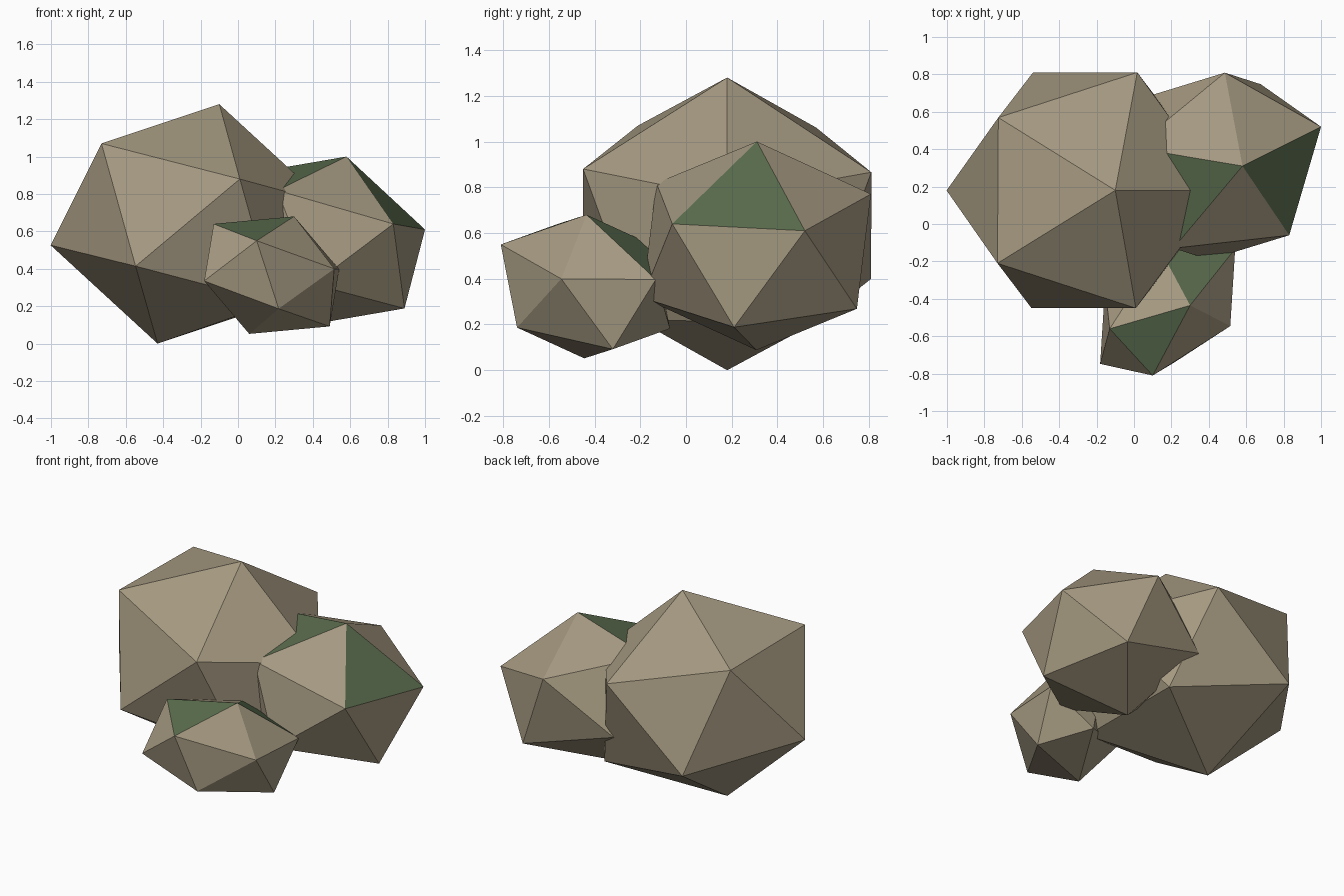
import bpy, bmesh
from mathutils import Vector, Matrix

if "Cube" in bpy.data.objects:
    bpy.data.objects.remove(bpy.data.objects["Cube"])


def material(name, rgb):
    m = bpy.data.materials.new(name)
    m.diffuse_color = (*rgb, 1.0)
    m.use_nodes = True
    m.node_tree.nodes["Principled BSDF"].inputs["Base Color"].default_value = m.diffuse_color
    return m


stone = material("tan_stone", (0.376, 0.319, 0.22))
moss = material("green_moss", (0.098, 0.145, 0.072))


def boulder(name, centre, corners, moss_spots=()):
    """Stretch a 20-sided stone so one of its faces lands on three given corners."""
    centre = Vector(centre)
    bm = bmesh.new()
    bmesh.ops.create_icosphere(bm, subdivisions=1, radius=1.0)
    bm.faces.ensure_lookup_table()
    source = Matrix([v.co for v in bm.faces[0].verts]).transposed()
    target = Matrix([Vector(c) - centre for c in corners]).transposed()
    stretch = target @ source.inverted()
    for v in bm.verts:
        v.co = stretch @ v.co
    bmesh.ops.recalc_face_normals(bm, faces=bm.faces)

    # Moss covers the facet nearest to each spot
    for spot in moss_spots:
        local = Vector(spot) - centre
        face = min(bm.faces, key=lambda f: (f.calc_center_median() - local).length)
        face.material_index = 1

    mesh = bpy.data.meshes.new(name)
    bm.to_mesh(mesh)
    bm.free()
    mesh.materials.append(stone)
    mesh.materials.append(moss)
    obj = bpy.data.objects.new(name, mesh)
    obj.location = centre
    bpy.context.collection.objects.link(obj)
    return obj


# Large bare boulder at the back left
boulder("large_boulder", (-0.265, 0.18, 0.64),
        [(-0.10, 0.18, 1.28), (-0.73, -0.21, 1.07), (0.01, -0.45, 0.88)])

# Medium mossy boulder leaning on its right side
boulder("medium_boulder", (0.444, 0.309, 0.544),
        [(0.58, 0.31, 1.0), (1.0, 0.52, 0.61), (0.83, -0.06, 0.64)],
        [(0.80, 0.26, 0.75), (0.26, 0.20, 0.90)])

# Small mossy boulder in front
boulder("small_boulder", (0.18, -0.44, 0.366),
        [(0.10, -0.81, 0.55), (0.30, -0.435, 0.68), (-0.13, -0.56, 0.64)],
        [(0.09, -0.60, 0.62), (0.32, -0.24, 0.54)])
